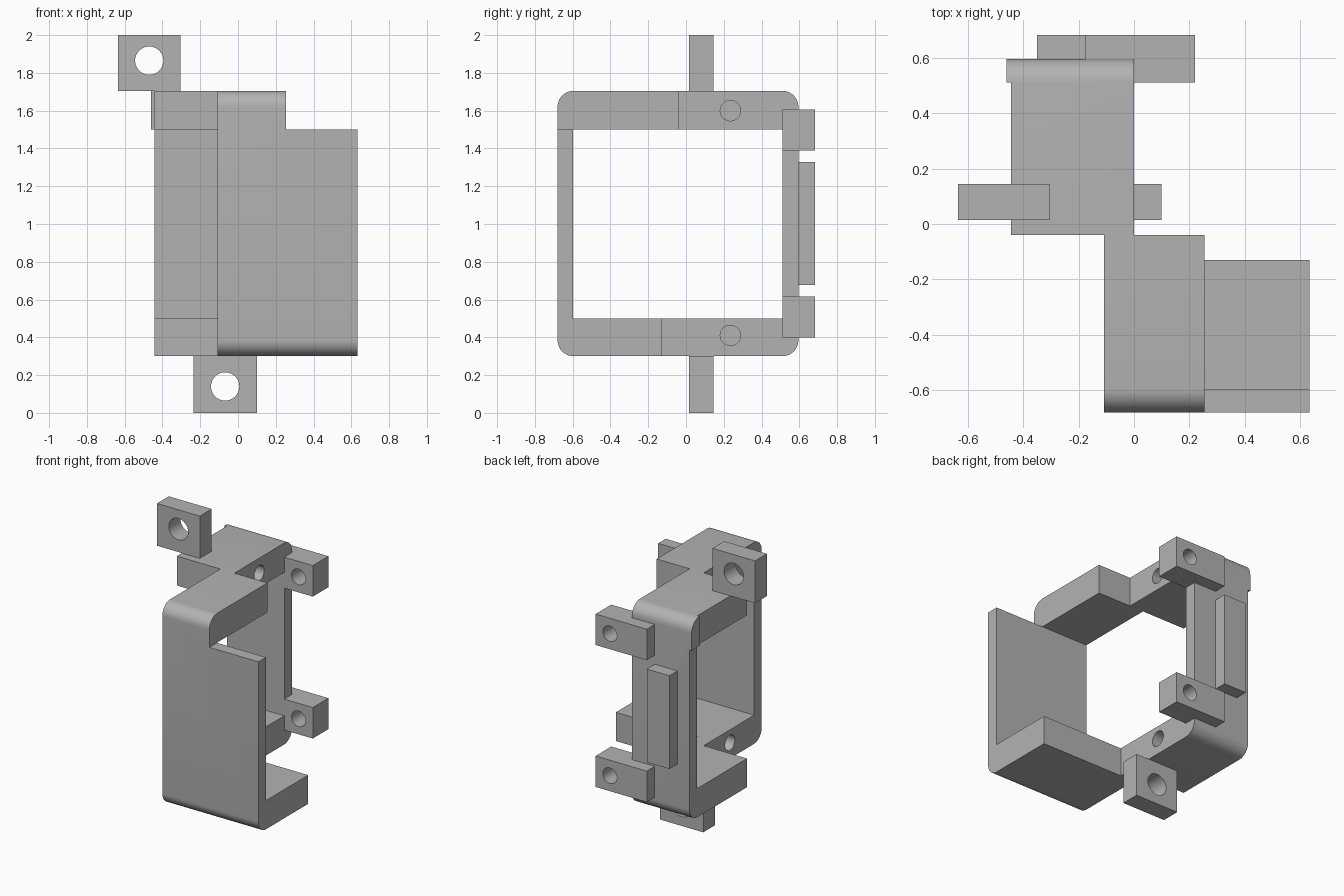
import bpy, bmesh, math
from mathutils import Matrix, Vector

old = bpy.data.objects.get("Cube")
if old:
    bpy.data.objects.remove(old, do_unlink=True)

GREY = (0.45, 0.45, 0.45, 1.0)
mat = bpy.data.materials.new("plain grey")
mat.use_nodes = True
mat.diffuse_color = GREY
mat.node_tree.nodes["Principled BSDF"].inputs["Base Color"].default_value = GREY


def finish(name, bm):
    bmesh.ops.recalc_face_normals(bm, faces=bm.faces)
    me = bpy.data.meshes.new(name)
    bm.to_mesh(me)
    bm.free()
    me.materials.append(mat)
    ob = bpy.data.objects.new(name, me)
    bpy.context.collection.objects.link(ob)
    return ob


def box(name, x, y, z):
    """Box from three (min, max) ranges."""
    bm = bmesh.new()
    bmesh.ops.create_cube(bm, size=1)
    for v in bm.verts:
        v.co = Vector([r[0] if c < 0 else r[1] for c, r in zip(v.co, (x, y, z))])
    return finish(name, bm)


def rod(centre, radius, depth, axis):
    """Hole cutter along the x or y axis."""
    bm = bmesh.new()
    turn = Matrix.Rotation(math.pi / 2, 4, 'Y' if axis == 'x' else 'X')
    bmesh.ops.create_cone(bm, cap_ends=True, segments=32, radius1=radius, radius2=radius,
                          depth=depth, matrix=Matrix.Translation(centre) @ turn)
    return finish("hole_cutter", bm)


def rounded_prism(name, x, y, z, r, steps=10):
    """Rounded rectangle in the YZ plane, extruded along x."""
    bm = bmesh.new()
    corners = [(y[1] - r, z[1] - r), (y[0] + r, z[1] - r),
               (y[0] + r, z[0] + r), (y[1] - r, z[0] + r)]
    ring = []
    for i, (cy, cz) in enumerate(corners):
        for k in range(steps + 1):
            a = (i + k / steps) * math.pi / 2
            ring.append(bm.verts.new((x[0], cy + r * math.cos(a), cz + r * math.sin(a))))
    face = bm.faces.new(ring)
    ext = bmesh.ops.extrude_face_region(bm, geom=[face])
    moved = [g for g in ext["geom"] if isinstance(g, bmesh.types.BMVert)]
    bmesh.ops.translate(bm, verts=moved, vec=(x[1] - x[0], 0, 0))
    return finish(name, bm)


def cut(ob, cutters):
    bpy.ops.object.select_all(action='DESELECT')
    bpy.context.view_layer.objects.active = ob
    ob.select_set(True)
    for c in cutters:
        m = ob.modifiers.new("cut", 'BOOLEAN')
        m.operation, m.solver, m.object = 'DIFFERENCE', 'EXACT', c
        bpy.ops.object.modifier_apply(modifier=m.name)
        bpy.data.objects.remove(c, do_unlink=True)
    bpy.ops.object.shade_smooth_by_angle(angle=math.radians(30))


# Frame: one rounded ring, cut into the stepped front and rear halves
LOW, HIGH, SPLIT = 0.3, 1.705, -0.04
FLOOR, CEIL = 0.5, 1.5
ALL = (-3, 3)
frame = rounded_prism("frame", (-0.46, 0.633), (-0.68, 0.595), (LOW, HIGH), 0.085)
cutters = [
    box("opening", ALL, (-0.597, 0.51), (FLOOR, CEIL)),
    box("rear_side", (0, 3), (SPLIT, 3), ALL),
    box("front_side", (-3, -0.108), (-3, SPLIT), ALL),
    box("top_step", (0.255, 3), ALL, (CEIL, 3)),
    box("floor_step", (0, 3), (-0.13, 3), (-3, FLOOR + 0.2)),
    box("rear_lower_trim", (-3, -0.443), ALL, (-3, CEIL)),
    box("rear_upper_trim", (-3, -0.443), (-3, 0.51), (CEIL - 0.1, 3)),
]
# Blind pin holes in the side faces of the top and bottom bars
for z in (0.41, 1.6):
    cutters.append(rod((0, 0.235, z), 0.054, 0.4, 'x'))
    cutters.append(rod((-0.108, -0.33, z), 0.054, 0.4, 'x'))
cut(frame, cutters)

# Mounting tabs with through holes
for name, x, z, hole in (("upper_tab", (-0.635, -0.305), (HIGH, 2.0), (-0.47, 1.865)),
                         ("lower_tab", (-0.235, 0.1), (0, LOW), (-0.068, 0.14))):
    tab = box(name, x, (0.015, 0.145), z)
    cut(tab, [rod((hole[0], 0.08, hole[1]), 0.075, 0.5, 'y')])

# Rear lugs with through holes
for name, z in (("lower_lug", 0.508), ("upper_lug", 1.498)):
    lug = box(name, (-0.175, 0.22), (0.51, 0.682), (z - 0.108, z + 0.108))
    cut(lug, [rod((0.11, 0.6, z), 0.054, 0.5, 'y')])

# Raised rib on the rear wall
box("rear_rib", (-0.35, -0.175), (0.595, 0.682), (0.678, 1.328))
